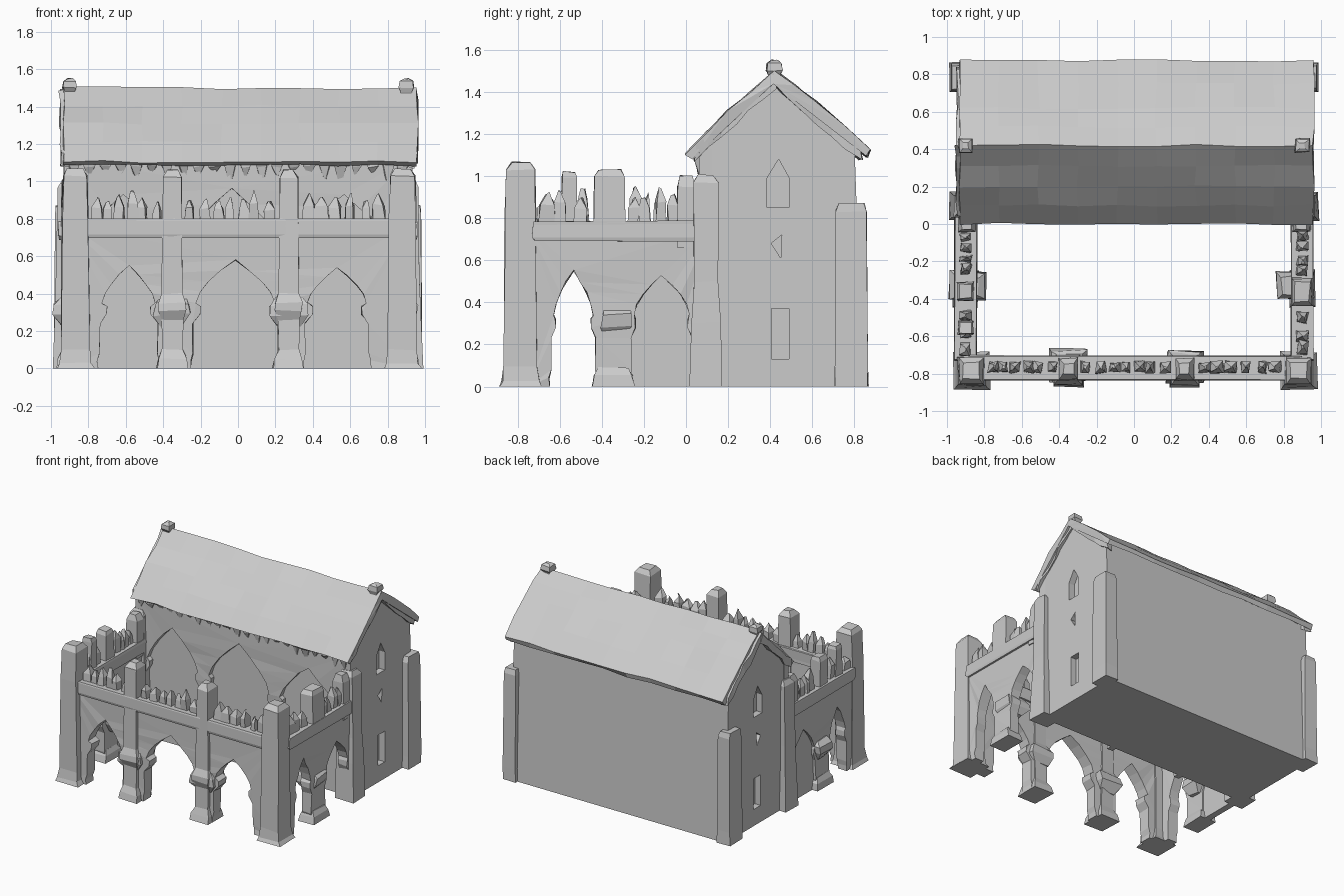
import bpy, bmesh, random
from mathutils import Vector

if "Cube" in bpy.data.objects:
    bpy.data.objects.remove(bpy.data.objects["Cube"])

random.seed(4)


def finish(name, bm, rough=0.0):
    """Turn a bmesh into a flat-shaded object with slightly uneven stone corners."""
    bm.normal_update()
    bmesh.ops.recalc_face_normals(bm, faces=bm.faces)
    bmesh.ops.triangulate(bm, faces=[f for f in bm.faces if len(f.verts) > 4])
    for v in bm.verts:
        r = Vector([random.uniform(-rough, rough) for _ in range(3)])
        if v.co.z < 0.001:
            r.z = 0
        v.co += r
    bmesh.ops.recalc_face_normals(bm, faces=bm.faces)
    me = bpy.data.meshes.new(name)
    bm.to_mesh(me)
    bm.free()
    ob = bpy.data.objects.new(name, me)
    bpy.context.collection.objects.link(ob)
    return ob


def loft(name, rings, rough=0.0):
    bm = bmesh.new()
    vs = [[bm.verts.new(p) for p in ring] for ring in rings]
    n = len(vs[0])
    for a, b in zip(vs, vs[1:]):
        for i in range(n):
            bm.faces.new((a[i], a[(i + 1) % n], b[(i + 1) % n], b[i]))
    bm.faces.new(vs[0])
    bm.faces.new(vs[-1][::-1])
    return finish(name, bm, rough)


def prism(name, pts, axis, stops, rough=0.0):
    """Extrude a (horizontal, z) profile along x or y through the given stops."""
    if axis == 'x':
        rings = [[(s, p, z) for p, z in pts] for s in stops]
    else:
        rings = [[(p, s, z) for p, z in pts] for s in stops]
    return loft(name, rings, rough)


def stone(name, x, y, sx, sy, levels, rough=0.005):
    """Square block through (z, scale) levels, centred on x, y."""
    rings = []
    for z, k in levels:
        a, b = sx * k / 2, sy * k / 2
        rings.append([(x - a, y - b, z), (x + a, y - b, z), (x + a, y + b, z), (x - a, y + b, z)])
    return loft(name, rings, rough)


def arch_wall(name, axis, lo, hi, top, openings, spring, stops, capital=0.04):
    """Wall whose lower edge is notched by pointed arches (a, b, apex)."""
    pts = [(lo, 0)]
    for a, b, apex in openings:
        c, w = (a + b) / 2, (b - a) / 2
        half = [(-0.01, 0), (-0.01, 0.04), (0, 0.08), (0, spring - 0.09),
                (capital, spring - 0.04), (capital, spring), (0.012, spring + 0.02)]
        for t in (0.25, 0.5, 0.75):
            half.append((0.012 + (w - 0.012) * t ** 1.55, spring + 0.02 + (apex - spring - 0.02) * t))
        pts += [(a + d, z) for d, z in half] + [(c, apex)] + [(b - d, z) for d, z in half[::-1]]
    pts += [(hi, 0), (hi, top), (lo, top)]
    return prism(name, pts, axis, stops, 0.004)


def shards(name, along, lo, hi, fixed, n):
    """Row of broken, pointed battlement stones."""
    for i in range(n):
        p = lo + (hi - lo) * (i + 0.5) / n + random.uniform(-0.012, 0.012)
        h = random.uniform(0.09, 0.16)
        w = (hi - lo) / n * random.uniform(0.6, 0.95)
        x, y, sx, sy = (p, fixed, w, 0.06) if along == 'x' else (fixed, p, 0.06, w)
        stone(name, x, y, sx, sy, [(0.77, 1), (0.79 + h * 0.6, 0.9), (0.79 + h, 0.2)], 0.009)


def steps(a, b, n):
    return [a + (b - a) * i / n for i in range(n + 1)]


# main hall with gable ends
hall = prism('hall', [(0.1, 0), (0.1, 1.17), (0.42, 1.46), (0.8, 1.16), (0.84, 0)], 'x', [-0.93, 0.93])

# recessed gable windows: lancet, small slit, low doorway
windows = [[(0.385, 0.85), (0.49, 0.85), (0.49, 0.99), (0.44, 1.08), (0.385, 0.99)],
           [(0.405, 0.68), (0.45, 0.61), (0.455, 0.72)],
           [(0.405, 0.13), (0.49, 0.13), (0.49, 0.37), (0.405, 0.37)]]
for side in (-1, 1):
    for w in windows:
        cut = prism('window_cutter', w, 'x', sorted([side * 0.88, side * 1.0]))
        cut.hide_render = True
        cut.display_type = 'WIRE'
        m = hall.modifiers.new('window', 'BOOLEAN')
        m.operation, m.object, m.solver = 'DIFFERENCE', cut, 'EXACT'

# blind arcade on the hall front
arch_wall('blind_arcade', 'y', -0.93, 0.93, 1.13,
          [(-0.84, -0.38, 0.93), (-0.31, 0.24, 0.96), (0.31, 0.82, 0.93)], 0.62, [0.06, 0.12], 0.03)

# roof
prism('roof', [(0.0, 1.105), (0.1, 1.21), (0.2, 1.31), (0.31, 1.405), (0.42, 1.5), (0.52, 1.425), (0.62, 1.35),
               (0.75, 1.235), (0.875, 1.125), (0.86, 1.09), (0.42, 1.44), (0.03, 1.085)],
      'x', steps(-0.93, 0.96, 9), 0.007)
for side in (-1, 1):
    # rough stones under the gable rakes
    for (y0, z0), (y1, z1) in (((0.05, 1.11), (0.42, 1.455)), ((0.83, 1.11), (0.42, 1.455))):
        ys, zs = steps(y0, y1, 6), steps(z0, z1, 6)
        loft('gable_coping', [[(side * 0.89, y, z + 0.035), (side * 0.95, y, z + 0.035),
                               (side * 0.95, y, z - 0.035), (side * 0.89, y, z - 0.035)]
                              for y, z in zip(ys, zs)], 0.011)
    # ridge finials
    stone('ridge_finial', side * 0.9, 0.42, 0.07, 0.07, [(1.42, 0.8), (1.48, 0.8), (1.5, 1.1), (1.535, 1), (1.55, 0.4)], 0.004)

# uneven brackets under the front eave
for i in range(22):
    stone('eave_bracket', -0.88 + i * 0.084, 0.065, 0.07, 0.055,
          [(random.uniform(1.0, 1.06), 0.2), (1.08, 0.8), (1.115, 1)], 0.008)

# front arcade and its ledge
arch_wall('front_arcade', 'y', -0.92, 0.92, 0.78,
          [(-0.74, -0.43, 0.55), (-0.24, 0.21, 0.58), (0.36, 0.7, 0.54)], 0.33, [-0.815, -0.72])
stone('front_ledge', 0, -0.77, 1.8, 0.13, [(0.7, 0.97), (0.72, 1), (0.79, 1), (0.8, 0.98)], 0.004)

# front piers with capped tops
for x in (-0.87, 0.88):
    stone('corner_pier', x, -0.785, 0.14, 0.145,
          [(0, 1.42), (0.03, 1.22), (0.1, 1.1), (0.8, 1.02), (1.03, 0.93), (1.065, 0.6)])
for x in (-0.35, 0.27):
    stone('front_pier', x, -0.775, 0.105, 0.12,
          [(0, 1.6), (0.05, 1.4), (0.1, 1.05), (0.26, 1.05), (0.31, 1.4), (0.35, 1.4), (0.4, 1.05),
           (1.02, 0.95), (1.06, 0.5)])
    stone('pier_capital', x, -0.76, 0.19, 0.17, [(0.23, 0.6), (0.29, 1), (0.345, 1), (0.37, 0.7)], 0.012)

# side arcades, ledges and buttresses
for side in (-1, 1):
    arch_wall('side_arcade', 'x', -0.75, 0.12, 0.76,
              [(-0.64, -0.43, 0.55), (-0.26, 0.03, 0.53)], 0.32,
              sorted([side * 0.86, side * 0.94]), 0.02)
    stone('side_ledge', side * 0.9, -0.33, 0.12, 0.8, [(0.69, 0.97), (0.71, 1), (0.77, 1), (0.785, 0.98)], 0.004)
    stone('side_pier_capital', 0.86 if side > 0 else -0.89, -0.33, 0.19, 0.15,
          [(0.23, 0.6), (0.29, 1), (0.34, 1), (0.37, 0.7)], 0.012)
    stone('side_pier_base', side * 0.9, -0.345, 0.12, 0.18, [(0, 1.1), (0.05, 1), (0.09, 0.75)])
    stone('front_buttress', side * 0.905, 0.095, 0.13, 0.12,
          [(0, 1.25), (0.3, 1.12), (0.5, 1.0), (0.97, 0.95), (1.005, 0.6)])
    stone('inner_buttress', side * 0.895, 0.0, 0.1, 0.09,
          [(0.66, 1), (0.95, 0.95), (1.0, 0.6)])
    stone('rear_buttress', side * 0.93, 0.785, 0.1, 0.145, [(0, 1.1), (0.1, 1.05), (0.83, 1), (0.87, 0.85)], 0.004)

# filled arch on the left side
stone('filled_arch', -0.895, -0.12, 0.05, 0.33, [(0, 1), (0.6, 1)], 0)

# taller side parapet blocks
stone('right_parapet_block', 0.9, -0.365, 0.11, 0.15, [(0.76, 1), (1.0, 0.97), (1.03, 0.7)])
stone('left_parapet_block', -0.9, -0.555, 0.08, 0.075, [(0.76, 1), (0.99, 0.97), (1.02, 0.8)])
stone('left_parapet_block', -0.9, -0.36, 0.09, 0.1, [(0.76, 1), (0.98, 0.95), (1.01, 0.7)])

# broken battlements
for lo, hi, n in ((-0.79, -0.41, 6), (-0.29, 0.2, 7), (0.33, 0.8, 6)):
    shards('front_battlement', 'x', lo, hi, -0.765, n)
for lo, hi, n in ((-0.71, -0.46, 3), (-0.28, -0.04, 4)):
    for x in (-0.9, 0.9):
        shards('side_battlement', 'y', lo, hi, x, n)
